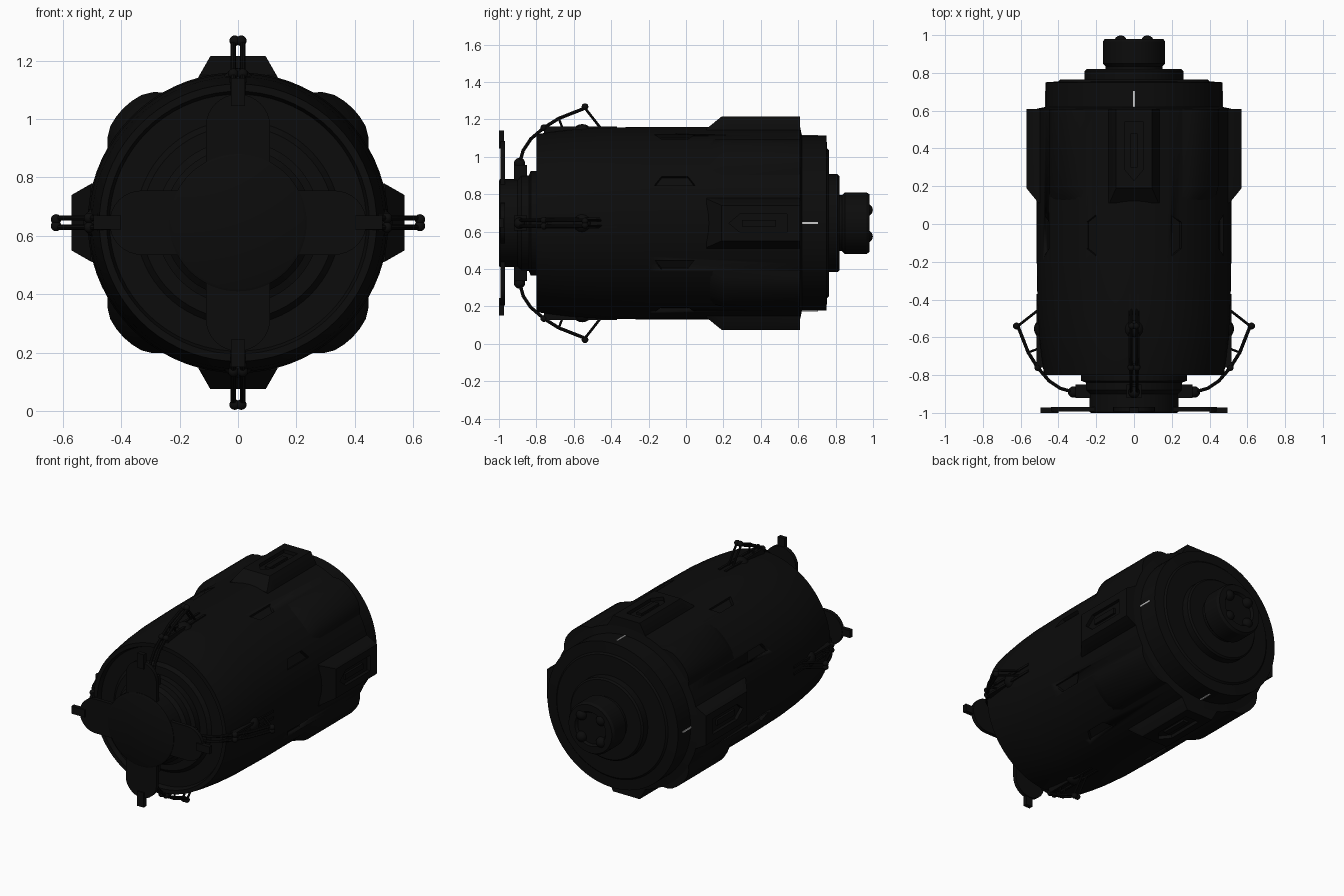
import bpy, bmesh, math
from mathutils import Vector, Matrix

if "Cube" in bpy.data.objects:
    bpy.data.objects.remove(bpy.data.objects["Cube"])

AXIS_Z = 0.645
QUARTERS = {"top": 0, "left": 90, "bottom": 180, "right": 270}


def material(name, value):
    m = bpy.data.materials.new(name)
    m.use_nodes = True
    col = (value, value, value, 1)
    m.diffuse_color = col
    m.node_tree.nodes["Principled BSDF"].inputs["Base Color"].default_value = col
    return m


BLACK = material("near black", 0.0035)
LIGHT = material("pale grey", 0.6)


def place(angle):
    """Local x = tangent, y = along the hull, z = outward radius."""
    return Matrix.Translation((0, 0, AXIS_Z)) @ Matrix.Rotation(math.radians(angle), 4, "Y")


def finish(name, bm, angle=0, mat=BLACK):
    bmesh.ops.recalc_face_normals(bm, faces=bm.faces)
    mesh = bpy.data.meshes.new(name)
    bm.transform(place(angle))
    bm.to_mesh(mesh)
    bm.free()
    mesh.materials.append(mat)
    for p in mesh.polygons:
        p.use_smooth = True
    mesh.set_sharp_from_angle(angle=math.radians(30))
    ob = bpy.data.objects.new(name, mesh)
    bpy.context.collection.objects.link(ob)
    return ob


def lathe(name, profile, steps=72):
    """Spin a (radius, y) profile around the hull axis."""
    bm = bmesh.new()
    vs = [bm.verts.new((0, y, r)) for r, y in profile]
    es = [bm.edges.new(pair) for pair in zip(vs, vs[1:])]
    bmesh.ops.spin(bm, geom=vs + es, cent=(0, 0, 0), axis=(0, 1, 0),
                   angle=math.tau, steps=steps, use_duplicate=False)
    bmesh.ops.remove_doubles(bm, verts=bm.verts, dist=0.0005)
    return finish(name, bm)


def loft(name, sections, angle=0, mat=BLACK):
    """Skin matching point loops, closed at both ends."""
    bm = bmesh.new()
    loops = [[bm.verts.new(p) for p in s] for s in sections]
    n = len(loops[0])
    for a, b in zip(loops, loops[1:]):
        for i in range(n):
            j = (i + 1) % n
            bm.faces.new((a[i], a[j], b[j], b[i]))
    bm.faces.new(loops[0])
    bm.faces.new(loops[-1])
    return finish(name, bm, angle, mat)


def slab(name, outline, low, high, angle=0, mat=BLACK):
    """Raise an (x, y) outline from one radius to another."""
    return loft(name, [[(x, y, r) for x, y in outline] for r in (low, high)], angle, mat)


def rect(hw, y0, y1):
    return [(-hw, y0), (hw, y0), (hw, y1), (-hw, y1)]


def ball(name, x, y, r, size, angle):
    bm = bmesh.new()
    bmesh.ops.create_uvsphere(bm, u_segments=16, v_segments=10, radius=size,
                              matrix=Matrix.Translation((x, y, r)))
    return finish(name, bm, angle)


def tube(name, path, x, size, angle):
    """Round rod through (y, r) points."""
    cu = bpy.data.curves.new(name, "CURVE")
    cu.dimensions = "3D"
    cu.bevel_depth = size
    cu.bevel_resolution = 2
    cu.use_fill_caps = True
    sp = cu.splines.new("POLY")
    sp.points.add(len(path) - 1)
    for pt, (y, r) in zip(sp.points, path):
        pt.co = (x, y, r, 1)
    tmp = bpy.data.objects.new(name + "_path", cu)
    bpy.context.collection.objects.link(tmp)
    bm = bmesh.new()
    deps = bpy.context.evaluated_depsgraph_get()
    bm.from_mesh(bpy.data.meshes.new_from_object(tmp.evaluated_get(deps)))
    bpy.data.objects.remove(tmp)
    return finish(name, bm, angle)


def carve(ob, cutters):
    for c in cutters:
        c.hide_render = True
        m = ob.modifiers.new("cut", "BOOLEAN")
        m.operation = "DIFFERENCE"
        m.solver = "EXACT"
        m.object = c
    deps = bpy.context.evaluated_depsgraph_get()
    mesh = bpy.data.meshes.new_from_object(ob.evaluated_get(deps))
    ob.modifiers.clear()
    ob.data = mesh
    for c in cutters:
        bpy.data.objects.remove(c)


# Main hull with a recessed front and a stepped rear
hull = lathe("hull", [(0, -.79), (.33, -.79), (.35, -.77), (.44, -.77), (.45, -.8),
                      (.475, -.8), (.488, -.72), (.5, -.62), (.51, -.48), (.515, -.2),
                      (.515, .61), (.468, .62), (.468, .75), (.4, .755), (.39, .765),
                      (0, .765)])
slot = [(-.028, -.17), (.028, -.13), (.028, .01), (-.028, .05)]
cuts = []
for a in QUARTERS.values():
    for side in (-1, 1):
        cuts.append(slab("slot_cutter", [(x * side, y) for x, y in slot], .492, .56, a + 26 * side))
carve(hull, cuts)

# Front collar and rear docking hub
lathe("front_collar", [(0, -.78), (.28, -.78), (.28, -.83), (.255, -.84), (.255, -.88),
                       (.235, -.9), (.235, -.995), (.225, -1), (0, -1)])
lathe("rear_flange", [(0, .75), (.262, .75), (.262, .81), (.252, .82), (0, .82)])
lathe("docking_hub", [(0, .81), (.15, .81), (.15, .835), (.165, .85), (.165, .965),
                      (.155, .98), (.11, .98), (.1, .965), (0, .965)])
for a in range(45, 360, 90):
    ball("hub_knob", 0, .965, .1, .034, a)

# Rounded diagonal armour panels
for a in range(45, 360, 90):
    arc = [-17, -12, -8, -4, 0, 4, 8, 12, 17]
    radii = [.505] + [.533, .548, .553, .555, .553, .548, .533] + [.505]

    def ring(y, lift):
        pts = [(math.sin(math.radians(t)) * k, y, math.cos(math.radians(t)) * k)
               for t, k in zip(arc, [.505 + (r - .505) * lift for r in radii])]
        return pts + [(.12, y, .42), (-.12, y, .42)]
    loft("diagonal_panel", [ring(.11, 0), ring(.2, 1), ring(.61, 1)], a)

for side, a in QUARTERS.items():
    # Raised block with a pointed recess and a rib inside it
    def block(y, top, hw):
        return [(-.135, y, .46), (-.135, y, .5), (-hw, y, top), (hw, y, top),
                (.135, y, .5), (.135, y, .46)]
    housing = loft(side + "_block", [block(.11, .505, .13), block(.19, .57, .095),
                                     block(.61, .57, .095)], a)
    carve(housing, [slab("recess_cutter", [(0, .23), (.05, .29), (.05, .54), (-.05, .54),
                                           (-.05, .29)], .548, .6, a)])
    slab(side + "_rib", rect(.018, .3, .48), .53, .562, a)
    slab(side + "_marker", rect(.005, .62, .705), .466, .472, a, LIGHT)

    # Front petal with a clamp on its tip
    tip = [(.11 * math.cos(t), .33 + .11 * math.sin(t))
           for t in [math.pi * i / 16 for i in range(17)]]
    outline = tip + [(-.11, .1), (.11, .1)]
    loft(side + "_petal", [[(x, y, r) for x, r in outline] for y in (-.992, -.968)], a)
    slab(side + "_clamp", rect(.024, -1, -.972), .4, .495, a)

    # Guide rail and blister on the hull
    for x in (-.022, .022):
        ob = slab(side + "_rail", [(x + u, v) for u, v in rect(.007, -.76, -.37)], .47, .517, a)
    slab(side + "_rail_bed", rect(.02, -.74, -.38), .46, .507, a)
    ball(side + "_blister", 0, -.555, .475, .055, a)

    # Folding arm made of paired rods and braces
    slab(side + "_hinge", rect(.04, -.92, -.85), .22, .31, a)
    ball(side + "_pivot", 0, -.89, .32, .03, a)
    for x in (-.016, .016):
        tube(side + "_arm", [(-.89, .32), (-.87, .39), (-.83, .45), (-.76, .51),
                             (-.68, .56), (-.54, .615)], x, .009, a)
        tube(side + "_front_brace", [(-.76, .51), (-.7, .48)], x, .007, a)
        tube(side + "_middle_brace", [(-.68, .56), (-.65, .48)], x, .006, a)
        tube(side + "_rear_brace", [(-.54, .615), (-.45, .5)], x, .007, a)
        ball(side + "_elbow", x, -.76, .51, .018, a)
        ball(side + "_arm_tip", x * .7, -.54, .623, .018, a)
